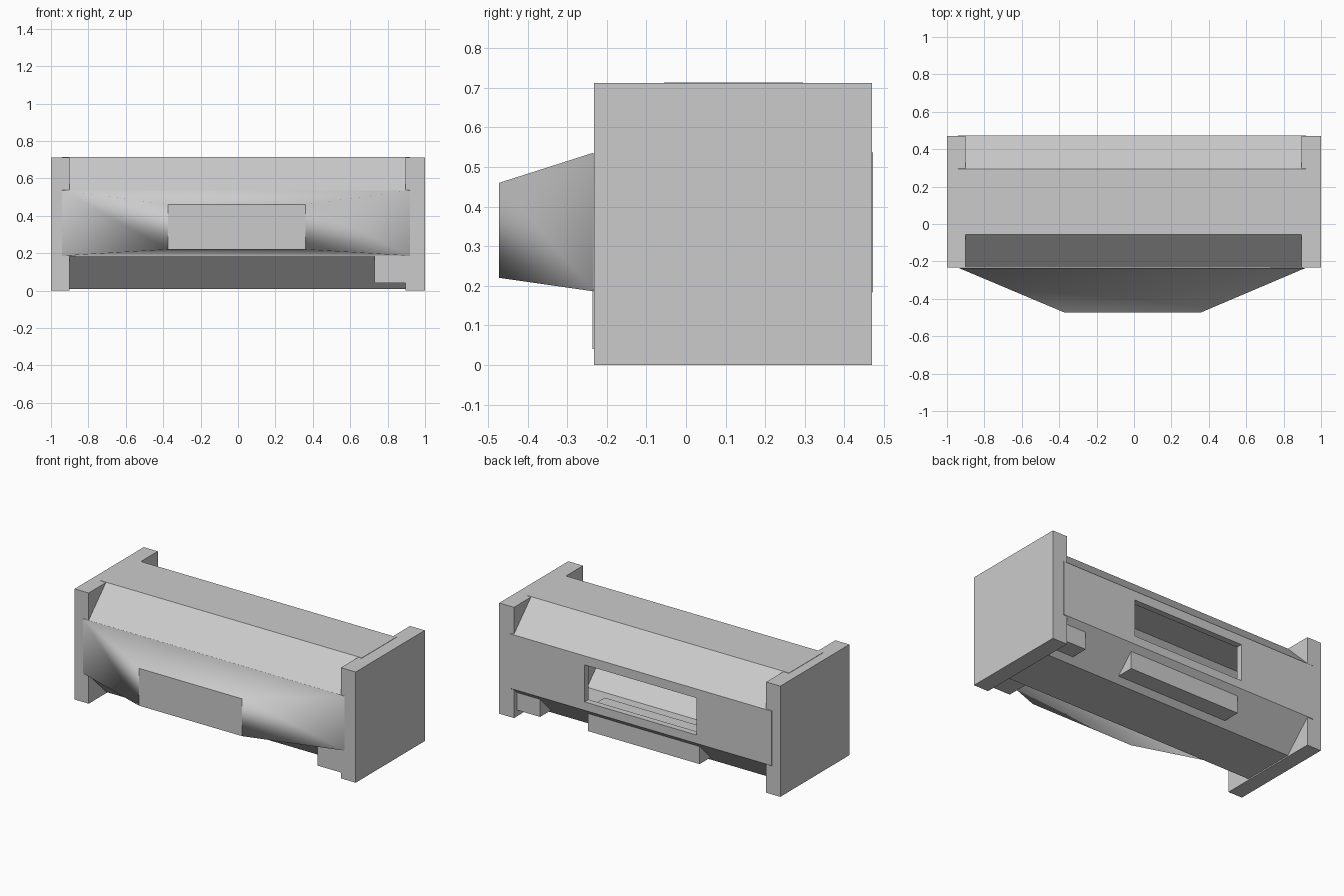
import bpy, bmesh

if "Cube" in bpy.data.objects:
    bpy.data.objects.remove(bpy.data.objects["Cube"])


def make(name, bm):
    bmesh.ops.recalc_face_normals(bm, faces=bm.faces)
    me = bpy.data.meshes.new(name)
    bm.to_mesh(me)
    bm.free()
    ob = bpy.data.objects.new(name, me)
    bpy.context.collection.objects.link(ob)
    return ob


def box(name, x, y, z):
    bm = bmesh.new()
    bmesh.ops.create_cube(bm, size=1)
    for v in bm.verts:
        for i, (a, b) in enumerate((x, y, z)):
            v.co[i] = a if v.co[i] < 0 else b
    return make(name, bm)


CY, CZ = 0.12, 0.361


def octagon(name, x0, x1, r, flat):
    # octagonal prism along x; r = half height, flat = half side length
    prof = [(r, flat), (flat, r), (-flat, r), (-r, flat),
            (-r, -flat), (-flat, -r), (flat, -r), (r, -flat)]
    bm = bmesh.new()
    face = bm.faces.new([bm.verts.new((x0, CY + y, CZ + z)) for y, z in prof])
    ext = bmesh.ops.extrude_face_region(bm, geom=[face], use_keep_orig=True)
    for g in ext["geom"]:
        if isinstance(g, bmesh.types.BMVert):
            g.co.x = x1
    return make(name, bm)


# end plates
box("end_plate_left", (-1, -0.9), (-0.232, 0.47), (0, 0.712))
box("end_plate_right", (0.895, 1), (-0.232, 0.47), (0, 0.712))

# hollow octagonal body with a window in the back
body = octagon("body", -0.94, 0.92, 0.353, 0.175)
cutters = [octagon("hollow_cutter", -0.82, 0.80, 0.313, 0.158),
           box("window_cutter", (-0.405, 0.39), (0.2, 0.6), (0.24, 0.478))]
bpy.context.view_layer.objects.active = body
for c in cutters:
    c.hide_render = True
    mod = body.modifiers.new("cut", 'BOOLEAN')
    mod.operation = 'DIFFERENCE'
    mod.solver = 'EXACT'
    mod.object = c
    bpy.ops.object.modifier_apply(modifier=mod.name)
for c in cutters:
    bpy.data.objects.remove(c)

# tapered front snout, smooth sides and a flat cap
bm = bmesh.new()
rings = []
for x0, x1, y, z0, z1 in ((-0.94, 0.92, -0.234, 0.186, 0.536),
                          (-0.375, 0.36, -0.472, 0.22, 0.46)):
    rings.append([bm.verts.new(p) for p in
                  ((x0, y, z0), (x1, y, z0), (x1, y, z1), (x0, y, z1))])
back, front = rings
bm.faces.new(back)
bm.faces.new(front)
for i in range(4):
    j = (i + 1) % 4
    bm.faces.new((back[i], back[j], front[j], front[i])).smooth = True
for ring in rings:
    for i in range(4):
        bm.edges.get((ring[i], ring[(i + 1) % 4])).smooth = False
make("front_snout", bm)

# foot bar at the right end and ledge under the back window
box("foot_bar", (0.73, 0.9), (-0.236, 0.44), (0.04, 0.19))
box("back_ledge", (-0.405, 0.39), (0.27, 0.44), (0.04, 0.19))
